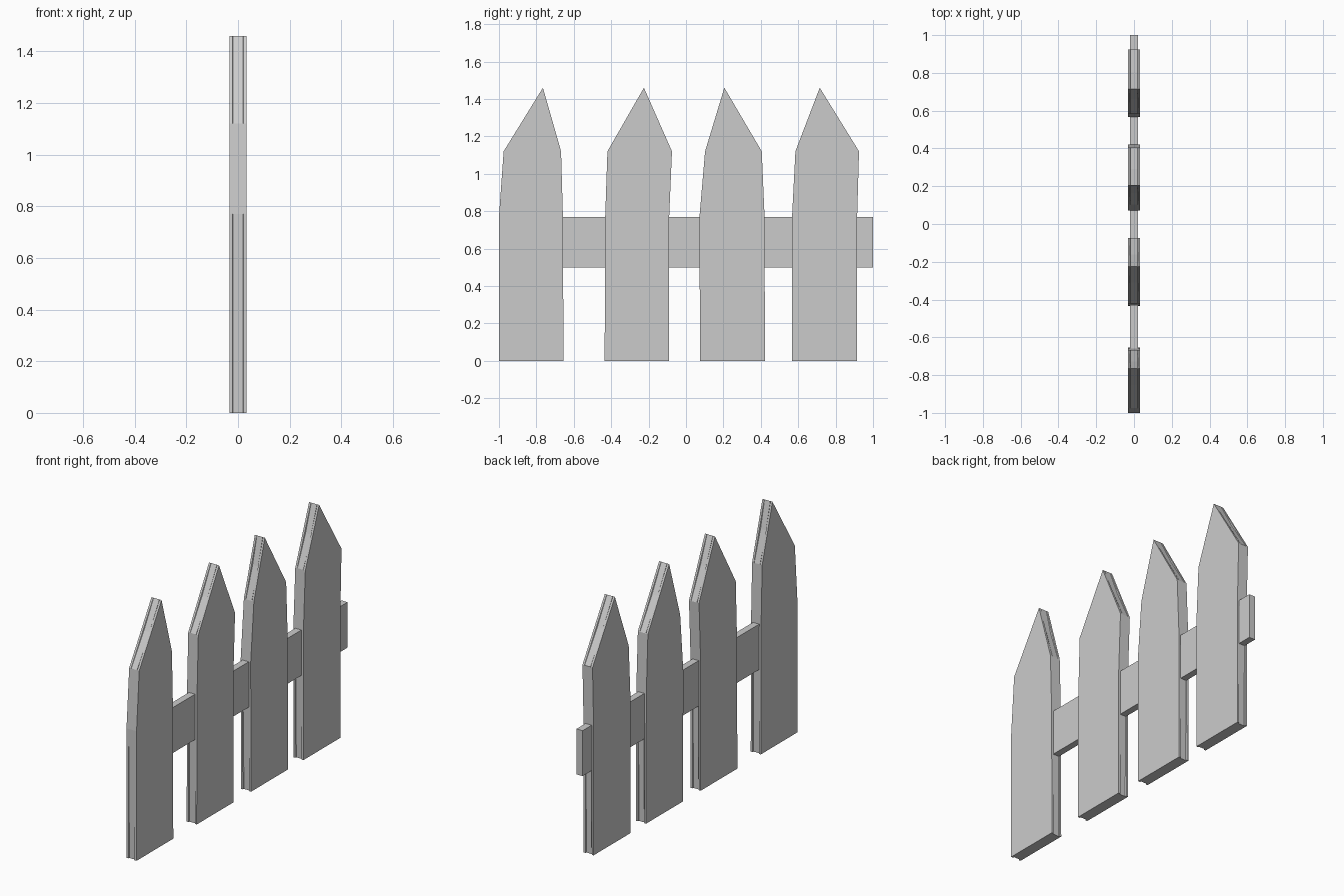
import bpy, bmesh

if "Cube" in bpy.data.objects:
    bpy.data.objects.remove(bpy.data.objects["Cube"])

HALF = 0.033      # half thickness of a picket
GROOVE = 0.021    # half width of the shallow edge groove
TIP, SHOULDER, WAIST = 1.46, 1.12, 0.77


def finish(name, bm):
    bmesh.ops.recalc_face_normals(bm, faces=bm.faces[:])
    mesh = bpy.data.meshes.new(name)
    bm.to_mesh(mesh)
    bm.free()
    obj = bpy.data.objects.new(name, mesh)
    bpy.context.collection.objects.link(obj)
    return obj


def outline(left, right, apex, inset):
    """Picket profile (y, z); the inset eases the foot and the roof slopes."""
    (l0, l1, l2), (r0, r1, r2) = left, right
    mid = (SHOULDER + TIP) / 2 + 0.01
    t = (mid - SHOULDER) / (TIP - SHOULDER)
    lm, rm = l2 + (apex - l2) * t, r2 + (apex - r2) * t
    return [(l0 + inset, 0), (r0 - inset, 0), (r1, WAIST), (r2, SHOULDER),
            (rm - inset, mid), (apex, TIP), (lm + inset, mid),
            (l2, SHOULDER), (l1, WAIST)]


def picket(name, left, right, apex):
    bm = bmesh.new()
    rings = []
    for x, inset in ((-HALF, 0), (-GROOVE, 0), (-GROOVE + 0.002, 0.008),
                     (GROOVE - 0.002, 0.008), (GROOVE, 0), (HALF, 0)):
        rings.append([bm.verts.new((x, y, z))
                      for y, z in outline(left, right, apex, inset)])
    n = len(rings[0])
    for a, b in zip(rings, rings[1:]):
        for i in range(n):
            j = (i + 1) % n
            bm.faces.new((a[i], a[j], b[j], b[i]))
    bm.faces.new(rings[0])
    bm.faces.new(rings[-1])
    return finish(name, bm)


# Pickets: side positions at foot, waist and shoulder, then apex
pickets = [
    ((-1.0, -1.0, -0.975), (-0.655, -0.658, -0.668), -0.765),
    ((-0.435, -0.432, -0.42), (-0.09, -0.09, -0.075), -0.225),
    ((0.075, 0.072, 0.102), (0.422, 0.42, 0.405), 0.205),
    ((0.567, 0.567, 0.585), (0.915, 0.915, 0.925), 0.715),
]
for k, (left, right, apex) in enumerate(pickets, 1):
    picket(f"picket_{k}", left, right, apex)

# Horizontal rail running through the pickets
y0, y1, z0, z1 = -0.96, 1.0, 0.5, 0.77
bm = bmesh.new()
bmesh.ops.create_cube(bm, size=1)
bmesh.ops.scale(bm, vec=(0.04, y1 - y0, z1 - z0), verts=bm.verts[:])
bmesh.ops.translate(bm, vec=(0, (y0 + y1) / 2, (z0 + z1) / 2), verts=bm.verts[:])
finish("rail", bm)
